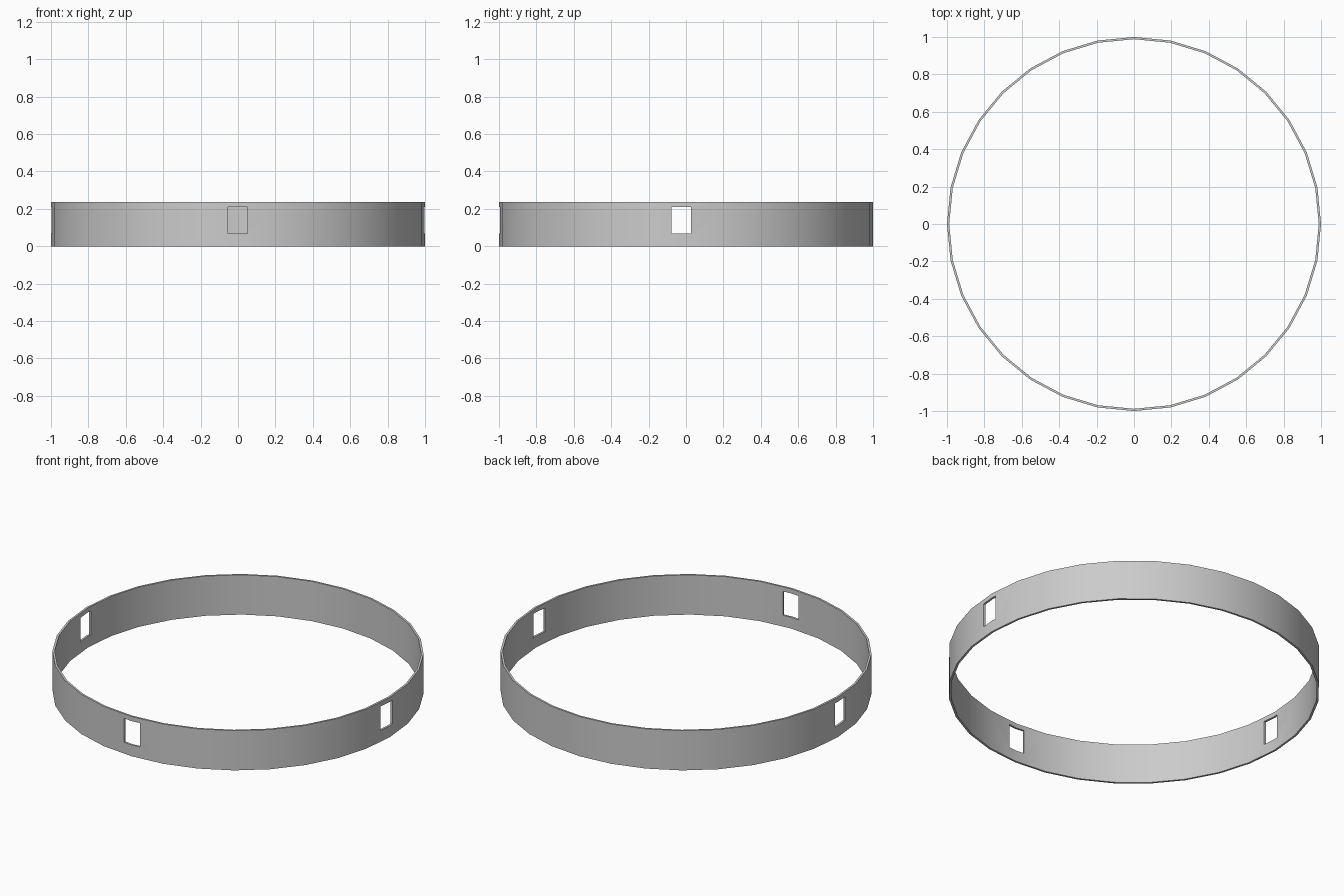
import bpy, bmesh, math

if "Cube" in bpy.data.objects:
    bpy.data.objects.remove(bpy.data.objects["Cube"])

SIDES, R_OUT, R_IN, H = 32, 1.0, 0.988, 0.236

# Thin 32-sided band: square profile swept round the z axis
bm = bmesh.new()
profile = [(R_OUT, 0), (R_OUT, H), (R_IN, H), (R_IN, 0)]
rings = []
for i in range(SIDES):
    a = 2 * math.pi * i / SIDES
    rings.append([bm.verts.new((r * math.cos(a), r * math.sin(a), z)) for r, z in profile])
for i in range(SIDES):
    p, q = rings[i], rings[(i + 1) % SIDES]
    for k in range(4):
        m = (k + 1) % 4
        bm.faces.new((p[k], q[k], q[m], p[m]))
bmesh.ops.recalc_face_normals(bm, faces=bm.faces)
mesh = bpy.data.meshes.new("ring_band")
bm.to_mesh(mesh)
bm.free()
band = bpy.data.objects.new("ring_band", mesh)
bpy.context.collection.objects.link(band)


def cut_window(location, size):
    """Cut a rectangular window through the band."""
    bpy.ops.mesh.primitive_cube_add(size=1, location=location)
    cutter = bpy.context.object
    cutter.name = "window_cutter"
    cutter.scale = size
    cutter.hide_render = True
    bpy.context.view_layer.objects.active = band
    mod = band.modifiers.new("window", 'BOOLEAN')
    mod.operation = 'DIFFERENCE'
    mod.solver = 'EXACT'
    mod.object = cutter
    bpy.ops.object.modifier_apply(modifier=mod.name)
    bpy.data.objects.remove(cutter, do_unlink=True)


# Windows at the front, right and left; the back stays closed
WZ, WW, WH = 0.138, 0.103, 0.142
cut_window((-0.001, -1, WZ), (WW, 0.2, WH))
for side in (1, -1):
    cut_window((side, -0.026, WZ), (0.2, WW, WH))

# Smooth walls with crisp rims
bpy.ops.object.select_all(action='DESELECT')
band.select_set(True)
bpy.context.view_layer.objects.active = band
bpy.ops.object.shade_smooth_by_angle(angle=math.radians(30))
